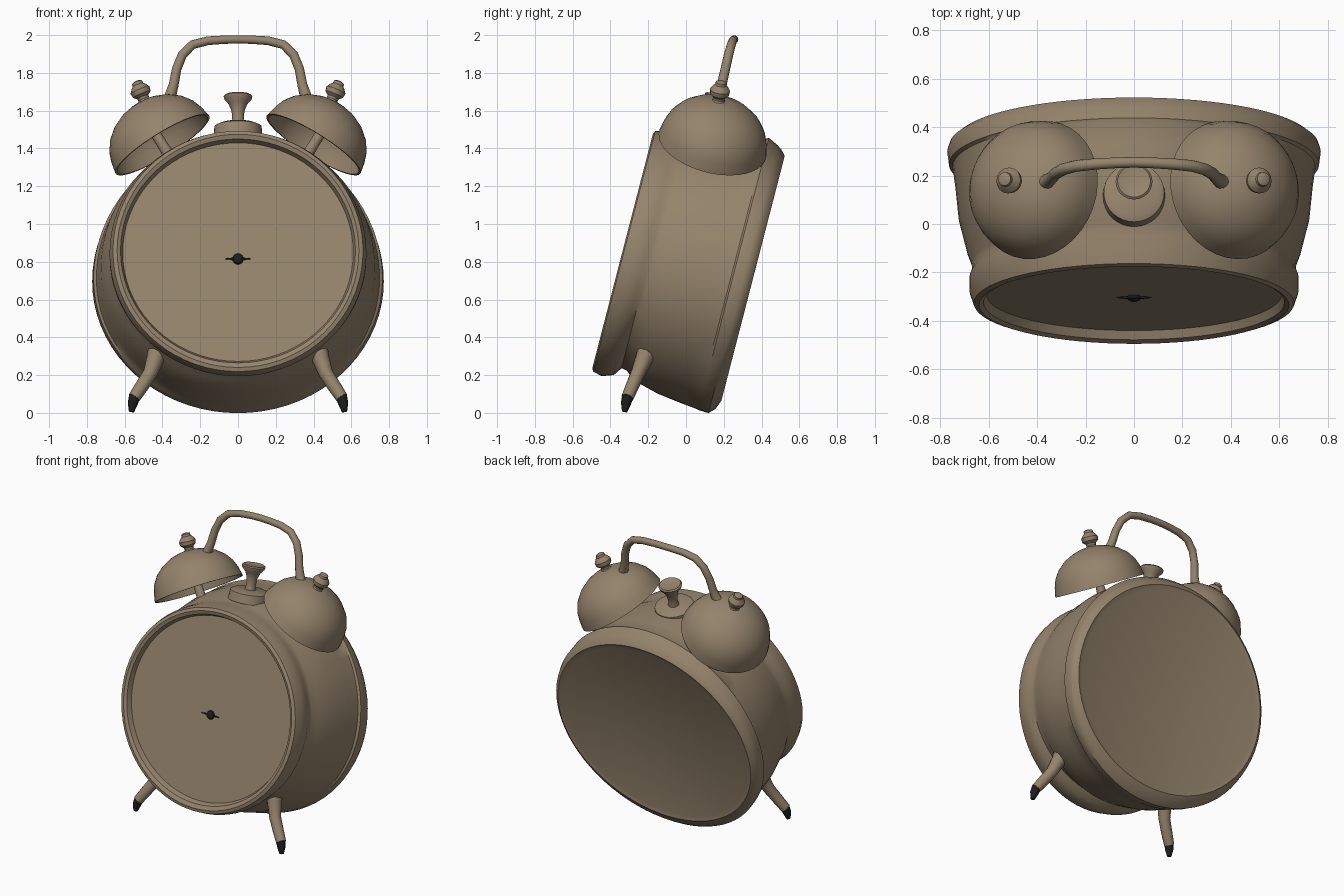
import bpy, bmesh, math
from mathutils import Vector

if "Cube" in bpy.data.objects:
    bpy.data.objects.remove(bpy.data.objects["Cube"])


def material(name, color):
    m = bpy.data.materials.new(name)
    m.diffuse_color = (*color, 1)
    m.use_nodes = True
    m.node_tree.nodes["Principled BSDF"].inputs["Base Color"].default_value = m.diffuse_color
    return m


BRONZE = material("dull bronze", (0.30, 0.23, 0.15))
DARK = material("dark rubber", (0.012, 0.012, 0.012))

# Tilted frame of the clock body: backwards axis, up axis, front centre
TILT = math.radians(14.5)
BACK = Vector((0, math.cos(TILT), -math.sin(TILT)))
UP = Vector((0, math.sin(TILT), math.cos(TILT)))
FRONT = Vector((0, -0.335, 0.86))


def skin(name, rings, mat, angle=35):
    """Join rings of points into a closed smooth surface with capped ends."""
    bm = bmesh.new()
    loops = [[bm.verts.new(p) for p in ring] for ring in rings]
    n = len(loops[0])
    for a, b in zip(loops, loops[1:]):
        for i in range(n):
            j = (i + 1) % n
            bm.faces.new((a[i], a[j], b[j], b[i]))
    bm.faces.new(loops[0])
    bm.faces.new(loops[-1])
    bmesh.ops.recalc_face_normals(bm, faces=bm.faces)
    me = bpy.data.meshes.new(name)
    bm.to_mesh(me)
    bm.free()
    me.materials.append(mat)
    ob = bpy.data.objects.new(name, me)
    bpy.context.collection.objects.link(ob)
    bpy.ops.object.select_all(action='DESELECT')
    ob.select_set(True)
    bpy.context.view_layer.objects.active = ob
    bpy.ops.object.shade_smooth_by_angle(angle=math.radians(angle))
    return ob


def lathe(name, profile, origin, axis, mat, n=32, angle=35):
    """Spin (height, radius) pairs around an axis."""
    origin, axis = Vector(origin), Vector(axis).normalized()
    s = axis.orthogonal().normalized()
    t = axis.cross(s)
    rings = [[origin + axis * h + (s * math.cos(2 * math.pi * i / n)
              + t * math.sin(2 * math.pi * i / n)) * r for i in range(n)]
             for h, r in profile]
    return skin(name, rings, mat, angle)


def tube(name, points, radii, mat, n=12):
    """Round tube through a list of points."""
    pts = [Vector(p) for p in points]
    rings = []
    for k, p in enumerate(pts):
        d = (pts[min(k + 1, len(pts) - 1)] - pts[max(k - 1, 0)]).normalized()
        s = d.cross(Vector((0, 1, 0))).normalized()
        t = d.cross(s)
        rings.append([p + (s * math.cos(2 * math.pi * i / n)
                      + t * math.sin(2 * math.pi * i / n)) * radii[k] for i in range(n)])
    return skin(name, rings, mat, 50)


# Clock body with bezel, recessed dial and back rim:
# depth, half width, height above centre, height below centre
BODY = [
    (0.045, 0.610, 0.600, 0.595), (0.010, 0.622, 0.612, 0.612),
    (0.000, 0.640, 0.635, 0.640), (0.008, 0.662, 0.655, 0.660),
    (0.060, 0.680, 0.668, 0.672), (0.120, 0.680, 0.675, 0.650),
    (0.150, 0.668, 0.680, 0.605), (0.180, 0.672, 0.690, 0.610),
    (0.230, 0.690, 0.710, 0.652), (0.370, 0.725, 0.742, 0.688),
    (0.500, 0.738, 0.755, 0.705), (0.590, 0.750, 0.765, 0.715),
    (0.600, 0.765, 0.770, 0.718), (0.655, 0.772, 0.745, 0.720),
    (0.685, 0.762, 0.722, 0.690), (0.705, 0.735, 0.700, 0.640),
    (0.695, 0.700, 0.670, 0.615),
]
rings = []
for d, w, top, low in BODY:
    ring = []
    for i in range(72):
        a = 2 * math.pi * i / 72
        c, s = math.cos(a), math.sin(a)
        ring.append(FRONT + BACK * d + Vector((w * c, 0, 0)) + UP * (s * (top if s > 0 else low)))
    rings.append(ring)
skin("clock_body", rings, BRONZE, 40)

# Dark hand hub at the middle of the dial
hub = FRONT + BACK * 0.045 - UP * 0.035
lathe("hand_hub", [(0, 0.03), (0.012, 0.026), (0.02, 0.012)], hub, -BACK, DARK, 12)
tube("hand_stub", [hub + Vector((x, 0, 0)) - BACK * 0.004 for x in (-0.07, 0, 0.07)],
     [0.002, 0.009, 0.002], DARK, 8)

# Push button and its base plate on top
lathe("button_plate", [(-0.06, 0.13), (0.0, 0.125), (0.012, 0.10)], (0, 0.13, 1.515), UP, BRONZE)
lathe("push_button", [(-0.02, 0.04), (0.03, 0.03), (0.08, 0.034), (0.12, 0.05), (0.145, 0.072),
                      (0.16, 0.076), (0.168, 0.068), (0.162, 0.05)], (0, 0.135, 1.52), UP, BRONZE)

# Carrying handle
half = [(0.40, 0.165, 1.62), (0.36, 0.175, 1.67), (0.34, 0.19, 1.74), (0.325, 0.208, 1.82),
        (0.295, 0.225, 1.895), (0.24, 0.24, 1.95), (0.16, 0.248, 1.97), (0.07, 0.253, 1.976)]
path = half + [(0, 0.255, 1.977)] + [(-x, y, z) for x, y, z in reversed(half)]
rad = [0.035, 0.032, 0.026, 0.025, 0.025, 0.024, 0.023, 0.022]
tube("handle", path, rad + [0.022] + rad[::-1], BRONZE)

# Hollow bell shell, outer surface then inner surface
BELL = [(0.257, 0.004), (0.25, 0.06), (0.235, 0.115), (0.205, 0.175), (0.16, 0.228),
        (0.11, 0.262), (0.06, 0.28), (0.0, 0.292), (0.0, 0.28), (0.06, 0.266),
        (0.11, 0.247), (0.16, 0.212), (0.20, 0.16), (0.23, 0.09), (0.238, 0.004)]
KNOB = [(0.24, 0.042), (0.262, 0.03), (0.275, 0.032), (0.29, 0.05), (0.315, 0.054),
        (0.335, 0.04), (0.345, 0.03), (0.36, 0.028), (0.366, 0.015)]

for side, label in ((1, "right"), (-1, "left")):
    centre = Vector((side * 0.40, 0.14, 1.42))
    axis = Vector((side * 0.515, 0, 0)) + UP * 0.857
    lathe(label + "_bell", BELL, centre, axis, BRONZE, 36)
    lathe(label + "_bell_post", [(-0.14, 0.035), (0.0, 0.028), (0.245, 0.028)],
          centre, axis, BRONZE, 14)
    lathe(label + "_bell_knob", KNOB, centre, (side * 0.37, 0.125, 0.9), BRONZE, 16)

    # Splayed leg with a dark tip
    leg = [(0.42, -0.20, 0.34), (0.44, -0.225, 0.28), (0.465, -0.255, 0.21),
           (0.51, -0.285, 0.14), (0.55, -0.31, 0.08)]
    tube(label + "_leg", [(side * x, y, z) for x, y, z in leg],
         [0.055, 0.046, 0.038, 0.036, 0.033], BRONZE)
    tip = [(0.548, -0.309, 0.085), (0.557, -0.318, 0.05), (0.564, -0.325, 0.006)]
    tube(label + "_leg_tip", [(side * x, y, z) for x, y, z in tip],
         [0.03, 0.027, 0.014], DARK)
